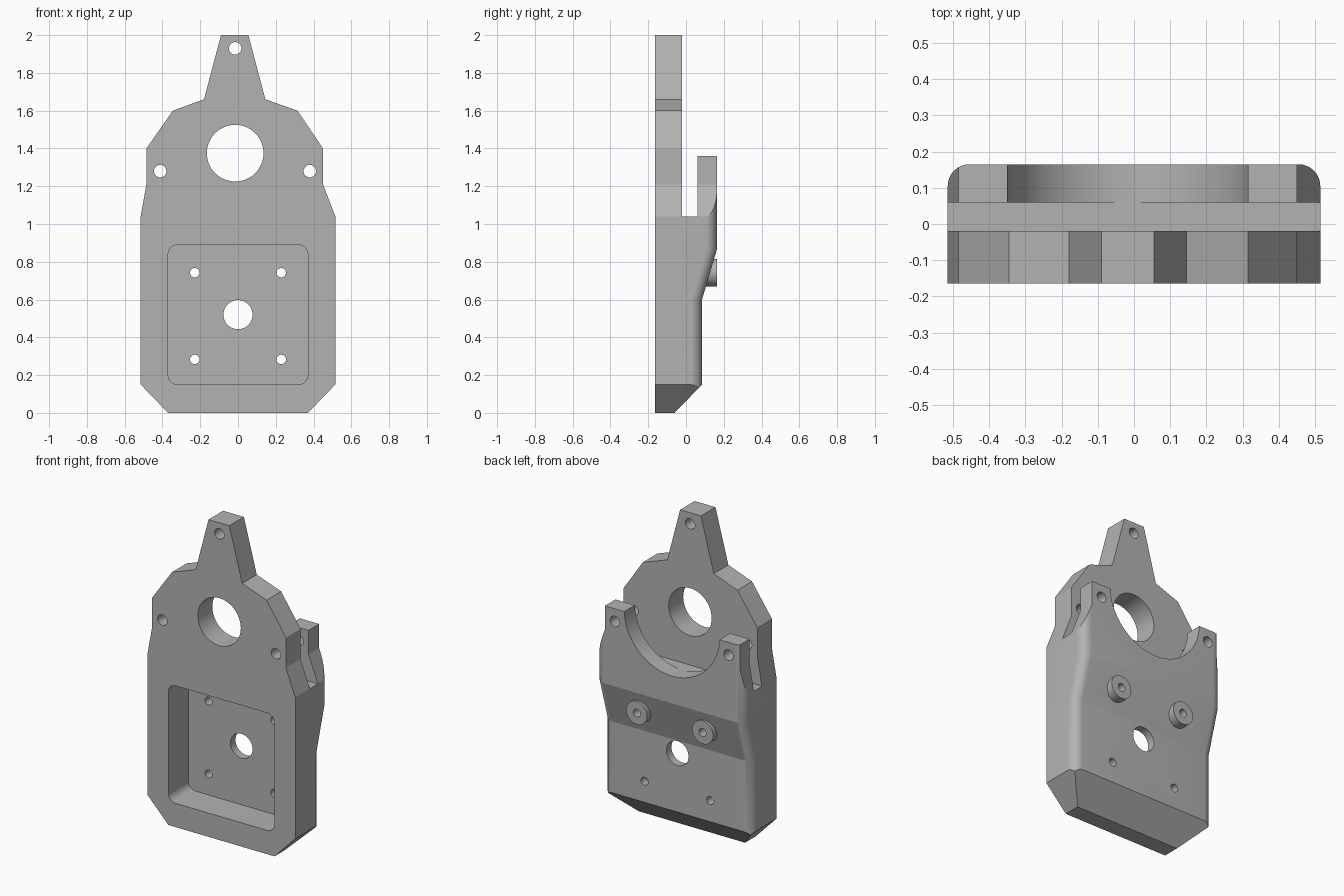
import bpy, bmesh, math
from mathutils import Vector

cube = bpy.data.objects.get("Cube")
if cube:
    bpy.data.objects.remove(cube, do_unlink=True)

grey = bpy.data.materials.new("machined grey")
grey.use_nodes = True
grey.diffuse_color = (0.45, 0.45, 0.45, 1)
grey.node_tree.nodes["Principled BSDF"].inputs["Base Color"].default_value = grey.diffuse_color


def loft(name, rings):
    """Solid through a list of equal-sized point rings."""
    bm = bmesh.new()
    loops = [[bm.verts.new(p) for p in ring] for ring in rings]
    count = len(loops[0])
    for a, b in zip(loops, loops[1:]):
        for i in range(count):
            j = (i + 1) % count
            bm.faces.new((a[i], a[j], b[j], b[i]))
    bm.faces.new(loops[0])
    bm.faces.new(loops[-1])
    bmesh.ops.recalc_face_normals(bm, faces=bm.faces)
    mesh = bpy.data.meshes.new(name)
    bm.to_mesh(mesh)
    bm.free()
    ob = bpy.data.objects.new(name, mesh)
    bpy.context.collection.objects.link(ob)
    return ob


def plate(name, outline, y0, y1):
    """Front outline of (x, z) points extruded along y."""
    return loft(name, [[Vector((x, y, z)) for x, z in outline] for y in (y0, y1)])


def bar(name, profile, half=1):
    """Side profile of (y, z) points extruded along x."""
    return loft(name, [[Vector((x, y, z)) for y, z in profile] for x in (-half, half)])


def arc(cx, cz, r, start=0, sweep=360, steps=48):
    last = steps if sweep == 360 else steps + 1
    angles = [math.radians(start + sweep * i / steps) for i in range(last)]
    return [(cx + r * math.cos(a), cz + r * math.sin(a)) for a in angles]


def rect(a0, a1, b0, b1):
    return [(a0, b0), (a1, b0), (a1, b1), (a0, b1)]


def combine(target, tool, operation):
    tool.hide_render = True
    mod = target.modifiers.new(operation, "BOOLEAN")
    mod.operation = operation
    mod.solver = "EXACT"
    mod.object = tool
    bpy.context.view_layer.objects.active = target
    bpy.ops.object.modifier_apply(modifier=mod.name)
    bpy.data.objects.remove(tool, do_unlink=True)


# Main block: rounded back corners that follow the stepped back face
half, front, fillet = 0.515, -0.165, 0.06


def section(z, back):
    ring = [(-half, front), (half, front)]
    ring += arc(half - fillet, back - fillet, fillet, 0, 90, 8)
    ring += arc(fillet - half, back - fillet, fillet, 90, 90, 8)
    return [Vector((x, y, z)) for x, y in ring]


body = loft("bracket_body", [section(z, back) for z, back in
            ((-0.1, 0.085), (0.6, 0.085), (0.87, 0.165), (2.1, 0.165))])

# Front silhouette with the tapered top tab
outline = [(-0.37, 0), (0.37, 0), (0.515, 0.15), (0.515, 1.04), (0.45, 1.21),
           (0.45, 1.4), (0.315, 1.6), (0.145, 1.66), (0.055, 2), (-0.09, 2),
           (-0.18, 1.66), (-0.345, 1.6), (-0.485, 1.4), (-0.485, 1.21),
           (-0.515, 1.04), (-0.515, 0.15)]
outline = [(x * 1.0005 if abs(x) == half else x, z) for x, z in outline]
combine(body, plate("silhouette", outline, -0.4, 0.4), "INTERSECT")

# Slot between front plate and rear ears, ear tops, and lower back chamfer
combine(body, bar("slot_cutter", rect(-0.02, 0.06, 1.04, 2.2)), "DIFFERENCE")
combine(body, bar("ear_top_cutter", rect(0.02, 0.4, 1.36, 2.3)), "DIFFERENCE")
combine(body, bar("chamfer_cutter", [(-0.157, -0.1), (0.327, -0.1), (0.327, 0.4)]), "DIFFERENCE")

# Round opening that leaves the two rear ears
combine(body, plate("ear_opening", arc(-0.017, 1.375, 0.333, steps=64), 0.02, 0.4), "DIFFERENCE")

# Front pocket with rounded corners
r = 0.05
pocket = []
for x, z, start in ((0.32, 0.84, 0), (-0.32, 0.84, 90), (-0.32, 0.2, 180), (0.32, 0.2, 270)):
    pocket += arc(x, z, r, start, 90, 8)
combine(body, plate("pocket_cutter", pocket, -0.4, 0.035), "DIFFERENCE")

# Raised round bosses on the back
for side in (-1, 1):
    combine(body, plate("boss", arc(side * 0.23, 0.743, 0.073), 0.06, 0.163), "UNION")

# Through holes
holes = [(-0.015, 1.375, 0.15), (0, 0.52, 0.077), (-0.015, 1.93, 0.033),
         (-0.412, 1.28, 0.033), (0.38, 1.28, 0.033)]
holes += [(side * 0.229, z, 0.025) for side in (-1, 1) for z in (0.283, 0.742)]
for x, z, radius in holes:
    combine(body, plate("hole_cutter", arc(x, z, radius), -0.4, 0.4), "DIFFERENCE")

# Colour and shading
body.data.materials.clear()
body.data.materials.append(grey)
bpy.ops.object.select_all(action="DESELECT")
body.select_set(True)
bpy.context.view_layer.objects.active = body
bpy.ops.object.shade_smooth_by_angle(angle=math.radians(15))
